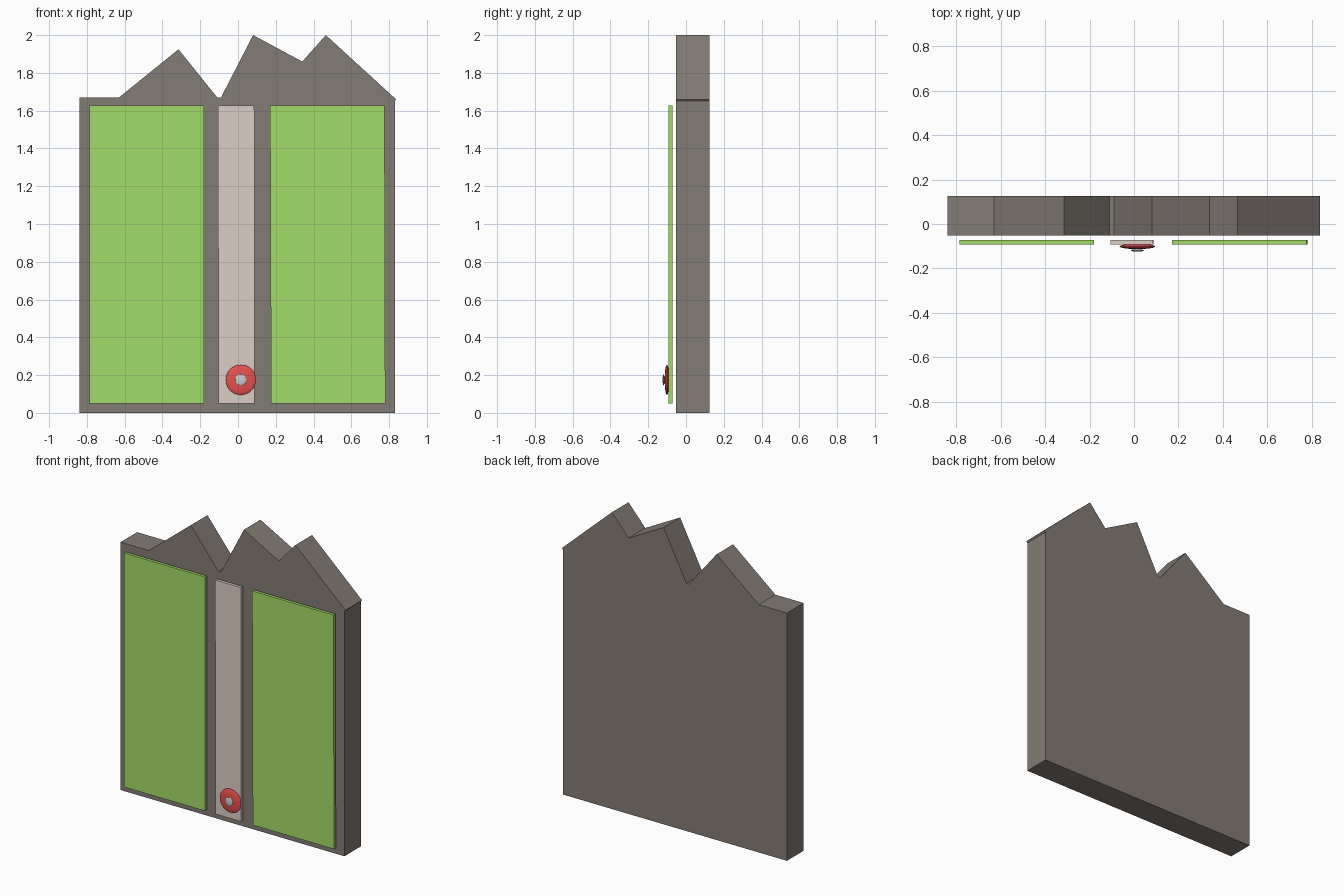
import bpy, bmesh
from mathutils import Vector

if "Cube" in bpy.data.objects:
    bpy.data.objects.remove(bpy.data.objects["Cube"])


def material(name, rgb):
    m = bpy.data.materials.new(name)
    m.diffuse_color = (*rgb, 1)
    m.use_nodes = True
    m.node_tree.nodes["Principled BSDF"].inputs["Base Color"].default_value = m.diffuse_color
    return m


def extrude_profile(name, pts, y0, y1, mat=None):
    # pts run around the front outline in x, z
    bm = bmesh.new()
    face = bm.faces.new([bm.verts.new((x, y0, z)) for x, z in pts])
    ext = bmesh.ops.extrude_face_region(bm, geom=[face], use_keep_orig=True)
    verts = [g for g in ext["geom"] if isinstance(g, bmesh.types.BMVert)]
    bmesh.ops.translate(bm, verts=verts, vec=Vector((0, y1 - y0, 0)))
    bmesh.ops.recalc_face_normals(bm, faces=bm.faces)
    me = bpy.data.meshes.new(name)
    bm.to_mesh(me)
    bm.free()
    ob = bpy.data.objects.new(name, me)
    bpy.context.collection.objects.link(ob)
    if mat:
        me.materials.append(mat)
    return ob


def flat_ball(name, y, radius, depth, mat):
    bpy.ops.mesh.primitive_uv_sphere_add(segments=32, ring_count=16, radius=1,
                                         location=(0.015, y, 0.175),
                                         rotation=(1.570796, 0, 0))
    ob = bpy.context.object
    ob.name = name
    ob.scale = (radius, radius, depth)
    bpy.ops.object.transform_apply(location=False, rotation=True, scale=True)
    bpy.ops.object.shade_smooth_by_angle()
    ob.data.materials.append(mat)


green = material("green", (0.36, 0.72, 0.14))
beige = material("beige", (0.72, 0.62, 0.56))
red = material("red", (0.8, 0.08, 0.08))
pale = material("pale", (0.7, 0.68, 0.7))
stone = material("stone", (0.23, 0.20, 0.18))

# backing board with jagged peaks along the top
extrude_profile("back_board", [
    (-0.84, 0), (0.83, 0), (0.83, 1.65), (0.837, 1.66), (0.465, 2.0),
    (0.34, 1.86), (0.08, 2.0), (-0.09, 1.67), (-0.11, 1.67),
    (-0.315, 1.925), (-0.63, 1.67), (-0.84, 1.67)], -0.052, 0.125, stone)

# floating front panels: left, right, bottom and top x
for name, l0, r0, l1, r1, mat in [
        ("left_panel", -0.785, -0.18, -0.785, -0.18, green),
        ("centre_strip", -0.103, 0.088, -0.106, 0.086, beige),
        ("right_panel", 0.175, 0.78, 0.17, 0.776, green)]:
    extrude_profile(name, [(l0, 0.05), (r0, 0.05), (r1, 1.627), (l1, 1.627)],
                    -0.092, -0.072, mat)

# round button and its cap
flat_ball("button", -0.101, 0.08, 0.012, red)
flat_ball("button_cap", -0.119, 0.03, 0.005, pale)
